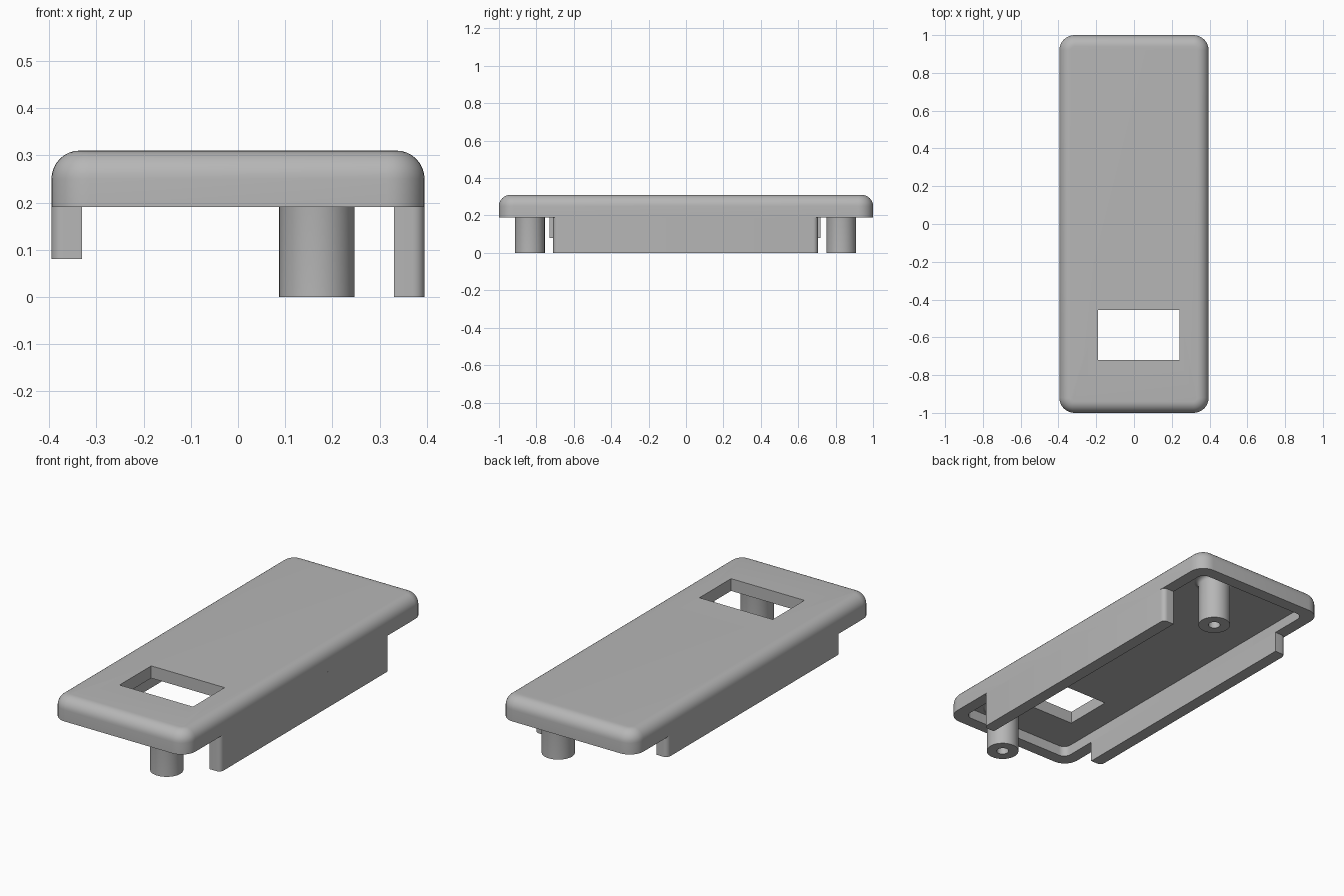
import bpy, bmesh, math

if "Cube" in bpy.data.objects:
    bpy.data.objects.remove(bpy.data.objects["Cube"])

HX, HY = 0.395, 1.0        # half width and half length of the cover
RIM_Z, TOP_Z = 0.19, 0.31  # lower rim and top of the cover
CEIL_Z = 0.245             # underside of the top plate
WALL = 0.065               # wall thickness

grey = bpy.data.materials.new("light grey plastic")
grey.diffuse_color = (0.47, 0.47, 0.47, 1)
grey.use_nodes = True
grey.node_tree.nodes["Principled BSDF"].inputs["Base Color"].default_value = grey.diffuse_color


def finish(name, bm, smooth=True):
    """Turn a bmesh into a named, coloured object."""
    bmesh.ops.recalc_face_normals(bm, faces=bm.faces[:])
    mesh = bpy.data.meshes.new(name)
    bm.to_mesh(mesh)
    bm.free()
    mesh.materials.append(grey)
    obj = bpy.data.objects.new(name, mesh)
    bpy.context.collection.objects.link(obj)
    bpy.ops.object.select_all(action='DESELECT')
    obj.select_set(True)
    bpy.context.view_layer.objects.active = obj
    if smooth:
        bpy.ops.object.shade_smooth_by_angle(angle=math.radians(35))
    return obj


def rounded_rect(hx, hy, r, z, segs=8):
    """Outline of a rectangle with rounded corners."""
    pts = []
    for q, (sx, sy) in enumerate([(1, 1), (-1, 1), (-1, -1), (1, -1)]):
        for i in range(segs + 1):
            a = math.pi / 2 * (q + i / segs)
            pts.append((sx * (hx - r) + r * math.cos(a),
                        sy * (hy - r) + r * math.sin(a), z))
    return pts


def circle(r, z, segs=48):
    return [(r * math.cos(2 * math.pi * i / segs),
             r * math.sin(2 * math.pi * i / segs), z) for i in range(segs)]


def loft(outlines):
    """Bridge equal-length outlines and cap both ends."""
    bm = bmesh.new()
    rings = [[bm.verts.new(p) for p in o] for o in outlines]
    for a, b in zip(rings, rings[1:]):
        for i in range(len(a)):
            j = (i + 1) % len(a)
            bm.faces.new((a[i], a[j], b[j], b[i]))
    bm.faces.new(rings[0])
    bm.faces.new(rings[-1])
    return bm


# Cover: hollow tray with a rounded top edge, lofted from ceiling to top
outlines = [rounded_rect(HX - WALL, HY - WALL, 0.04, CEIL_Z),
            rounded_rect(HX - WALL, HY - WALL, 0.04, RIM_Z),
            rounded_rect(HX, HY, 0.08, RIM_Z)]
fillet = 0.06
for i in range(9):
    a = math.pi / 2 * i / 8
    inset = fillet * (1 - math.cos(a))
    outlines.append(rounded_rect(HX - inset, HY - inset, 0.08 - inset,
                                 TOP_Z - fillet + fillet * math.sin(a)))
cover = finish("cover", loft(outlines), smooth=False)

# Rectangular window cut through the top plate
x0, x1, y0, y1 = -0.19, 0.24, -0.72, -0.455
cut = [[(x0, y0, z), (x1, y0, z), (x1, y1, z), (x0, y1, z)] for z in (0.2, 0.4)]
cutter = finish("window_cutter", loft(cut), smooth=False)
cutter.hide_render = True
bpy.context.view_layer.objects.active = cover
mod = cover.modifiers.new("window", 'BOOLEAN')
mod.operation = 'DIFFERENCE'
mod.solver = 'EXACT'
mod.object = cutter
bpy.ops.object.modifier_apply(modifier=mod.name)
bpy.data.objects.remove(cutter)
cover.select_set(True)
bpy.ops.object.shade_smooth_by_angle(angle=math.radians(35))


# Side skirts: long walls with rounded outer ends
def skirt(name, side, y_min, y_max, z_min, r=0.025):
    out, inn = HX, HX - WALL
    pts = [(inn, y_min)]
    for cy, start in ((y_min + r, -90), (y_max - r, 0)):
        for i in range(7):
            a = math.radians(start + 15 * i)
            pts.append((out - r + r * math.cos(a), cy + r * math.sin(a)))
    pts.append((inn, y_max))
    finish(name, loft([[(side * x, y, z) for x, y in pts] for z in (z_min, RIM_Z)]))


skirt("tall_right_skirt", 1, -0.71, 0.705, 0.0)
skirt("short_left_skirt", -1, -0.73, 0.72, 0.08)

# Screw posts: bored cylinders with a small flare at the ceiling
for name, y in (("front_screw_post", -0.835), ("back_screw_post", 0.83)):
    profile = [(0.03, 0.2), (0.03, 0.0), (0.08, 0.0), (0.08, CEIL_Z - 0.02)]
    for i in range(1, 5):
        a = math.pi / 2 * i / 4
        profile.append((0.1 - 0.02 * math.cos(a), CEIL_Z - 0.02 + 0.02 * math.sin(a)))
    post = finish(name, loft([circle(r, z) for r, z in profile]))
    post.location = (0.167, y, 0)
